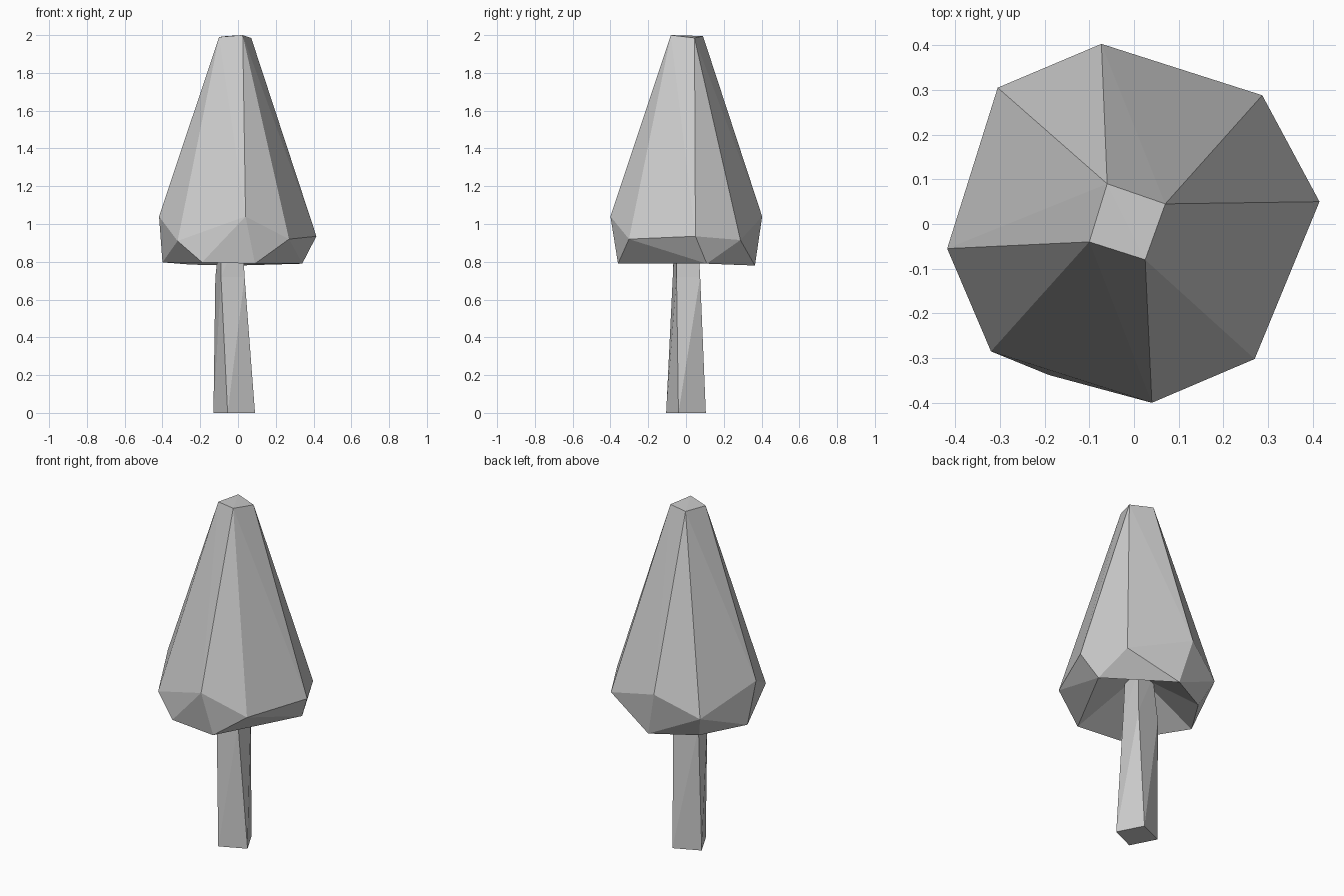
import bpy, bmesh

if "Cube" in bpy.data.objects:
    bpy.data.objects.remove(bpy.data.objects["Cube"])


def finish(bm, name):
    bmesh.ops.recalc_face_normals(bm, faces=bm.faces[:])
    mesh = bpy.data.meshes.new(name)
    bm.to_mesh(mesh)
    bm.free()
    obj = bpy.data.objects.new(name, mesh)
    bpy.context.collection.objects.link(obj)
    return obj


# Foliage: faceted crown, hull of the tip, widest ring and lower rim
tip = [(-.10, -.04, 1.99), (.025, -.08, 2.0), (.07, .045, 1.985), (-.06, .09, 1.995)]
wide = [(-.418, -.055, 1.04), (-.32, -.285, .91), (.04, -.40, 1.04), (.27, -.302, .92),
        (.415, .05, .935), (.287, .288, .915), (-.073, .403, 1.04), (-.305, .305, .92)]
rim = [(-.40, 0, .797), (-.19, -.338, .797), (.09, -.36, .79),
       (.34, .11, .79), (-.01, .365, .78), (-.25, .235, .785)]
bm = bmesh.new()
for p in tip + wide:
    bm.verts.new(p)
low = [bm.verts.new(p) for p in rim]
bmesh.ops.convex_hull(bm, input=bm.verts[:])
# hollow the underside up towards the trunk
under = [f for f in bm.faces if all(v in low for v in f.verts)]
bmesh.ops.delete(bm, geom=under, context='FACES')
apex = bm.verts.new((-.03, 0, .99))
for a, b in zip(low, low[1:] + low[:1]):
    bm.faces.new((a, b, apex))
finish(bm, "foliage")

# Trunk: four-sided, tapering and slightly twisted
rings = [
    [(-.055, -.105, 0), (.09, -.04, 0), (.015, .105, 0), (-.13, .04, 0)],
    [(-.09, -.07, .72), (.035, -.05, .72), (.03, .075, .72), (-.12, .055, .72)],
    [(-.09, -.06, .98), (.02, -.05, .98), (.02, .06, .98), (-.09, .05, .98)],
]
bm = bmesh.new()
loops = [[bm.verts.new(p) for p in r] for r in rings]
for lo, hi in zip(loops, loops[1:]):
    for i in range(4):
        j = (i + 1) % 4
        bm.faces.new((lo[i], lo[j], hi[j]))
        bm.faces.new((lo[i], hi[j], hi[i]))
bm.faces.new(loops[0][::-1])
bm.faces.new(loops[-1])
finish(bm, "trunk")
